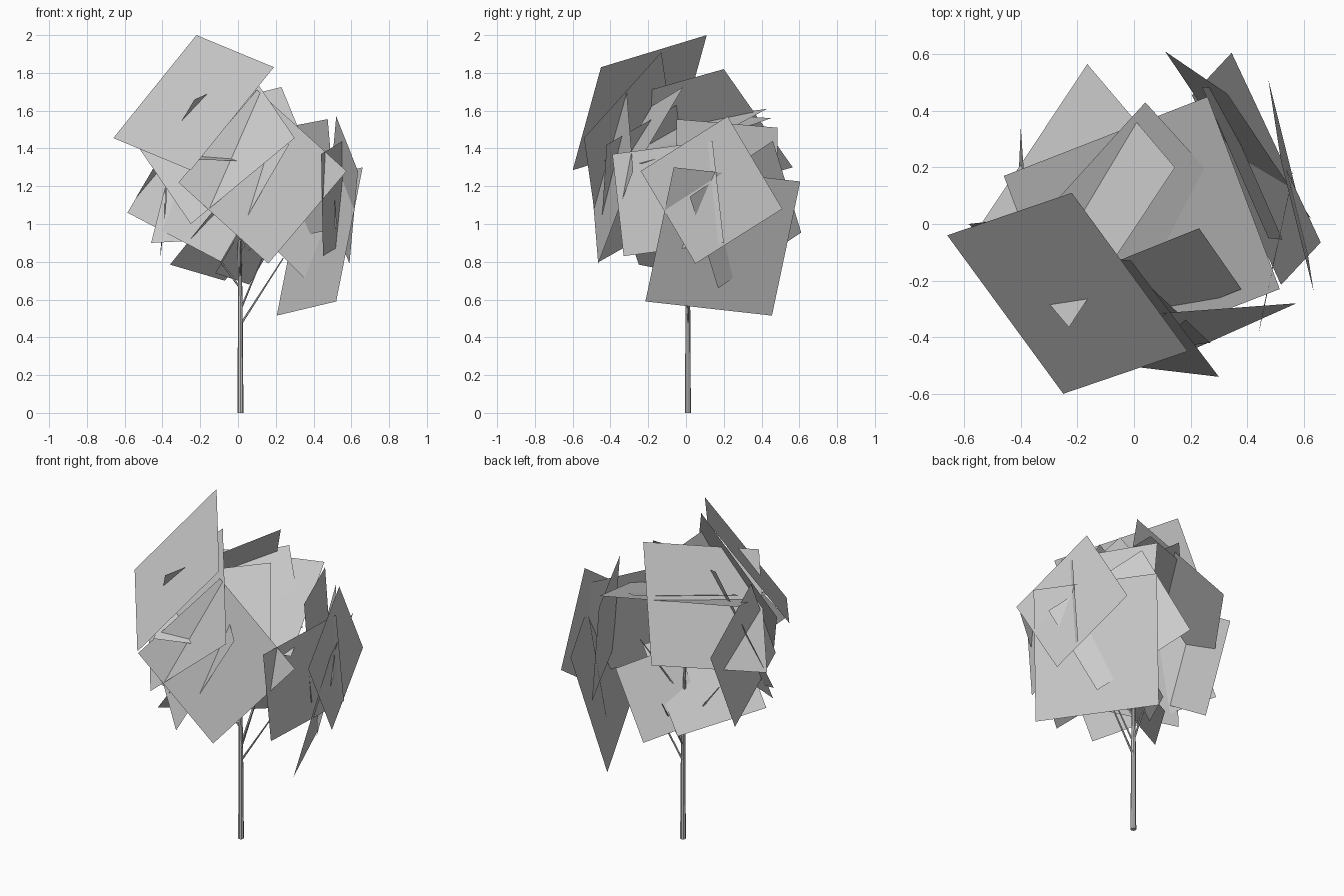
import bpy
import bmesh
from mathutils import Vector


def rod(bm, a, b, r1, r2, sides=6):
    """Tapered limb between two points."""
    a, b = Vector(a), Vector(b)
    d = b - a
    rot = d.to_track_quat('Z', 'Y').to_matrix().to_4x4()
    rot.translation = (a + b) / 2
    bmesh.ops.create_cone(bm, cap_ends=True, segments=sides, radius1=r1,
                          radius2=r2, depth=d.length, matrix=rot)


def finish(bm, name):
    me = bpy.data.meshes.new(name)
    bm.to_mesh(me)
    bm.free()
    bpy.context.collection.objects.link(bpy.data.objects.new(name, me))


def leaf_group(name, cards):
    """Square foliage sheets; each given by a corner and its two neighbours."""
    bm = bmesh.new()
    for a, b, c in cards:
        a, b, c = Vector(a), Vector(b), Vector(c)
        bm.faces.new([bm.verts.new(v) for v in (a, b, b + c - a, c)])
    finish(bm, name)


# trunk
bm = bmesh.new()
rod(bm, (.013, .01, 0), (.012, .01, .62), .016, .012, 8)
rod(bm, (.012, .01, .62), (0, 0, 1.3), .012, .005, 8)
finish(bm, "trunk")

# branches
bm = bmesh.new()
for a, b in (((.015, .01, .47), (.24, .02, .82)),
             ((.015, .01, .55), (.14, -.04, .85)),
             ((.012, .01, .56), (.02, .2, .88)),
             ((.012, .01, .66), (-.2, -.03, .95)),
             ((.01, .01, .72), (.02, -.25, 1.05)),
             ((.01, .01, .85), (.2, .15, 1.2))):
    rod(bm, a, b, .006, .003)
finish(bm, "branches")

# foliage sheets
leaf_group("upper_foliage", [
    ((-.22, .11, 2.0), (-.66, -.04, 1.455), (.19, -.45, 1.83)),
    ((.145, .20, 1.82), (-.165, .565, 1.30), (-.23, -.365, 1.66)),
    ((-.205, -.51, 1.34), (-.46, .17, 1.58), (.515, -.23, 1.32)),
    ((.23, -.015, 1.725), (.38, -.23, 1.36), (-.18, -.18, 1.625)),
    ((.04, .43, 1.61), (.43, 0, 1.38), (-.35, .0, 1.55)),
])
leaf_group("front_foliage", [
    ((.16, -.465, .79), (.575, -.28, 1.28), (-.315, -.50, 1.22)),
    ((.30, -.54, 1.455), (-.01, -.13, 1.91), (-.25, -.475, 1.0)),
    ((-.09, -.46, .80), (-.585, 0, 1.06), (.27, -.42, 1.42)),
])
leaf_group("right_foliage", [
    ((.205, .455, .515), (.52, -.215, .59), (.345, .605, 1.225)),
    ((.52, .22, 1.57), (.475, .51, 1.08), (.635, -.24, 1.28)),
    ((.44, -.39, 1.37), (.555, .14, 1.44), (.45, -.33, .83)),
    ((.11, .61, .955), (.405, .17, .66), (.33, .46, 1.44)),
    ((.24, .485, 1.51), (.475, -.05, 1.555), (.29, .48, .93)),
])
leaf_group("back_left_foliage", [
    ((-.07, .18, .70), (-.36, -.25, .785), (.26, .04, 1.11)),
    ((-.41, .12, .825), (-.40, .34, 1.32), (-.38, -.31, 1.10)),
    ((.06, .32, .68), (.28, .27, 1.05), (-.12, -.01, .74)),
    ((-.46, -.17, .90), (-.06, -.32, .92), (-.36, -.07, 1.30)),
])
